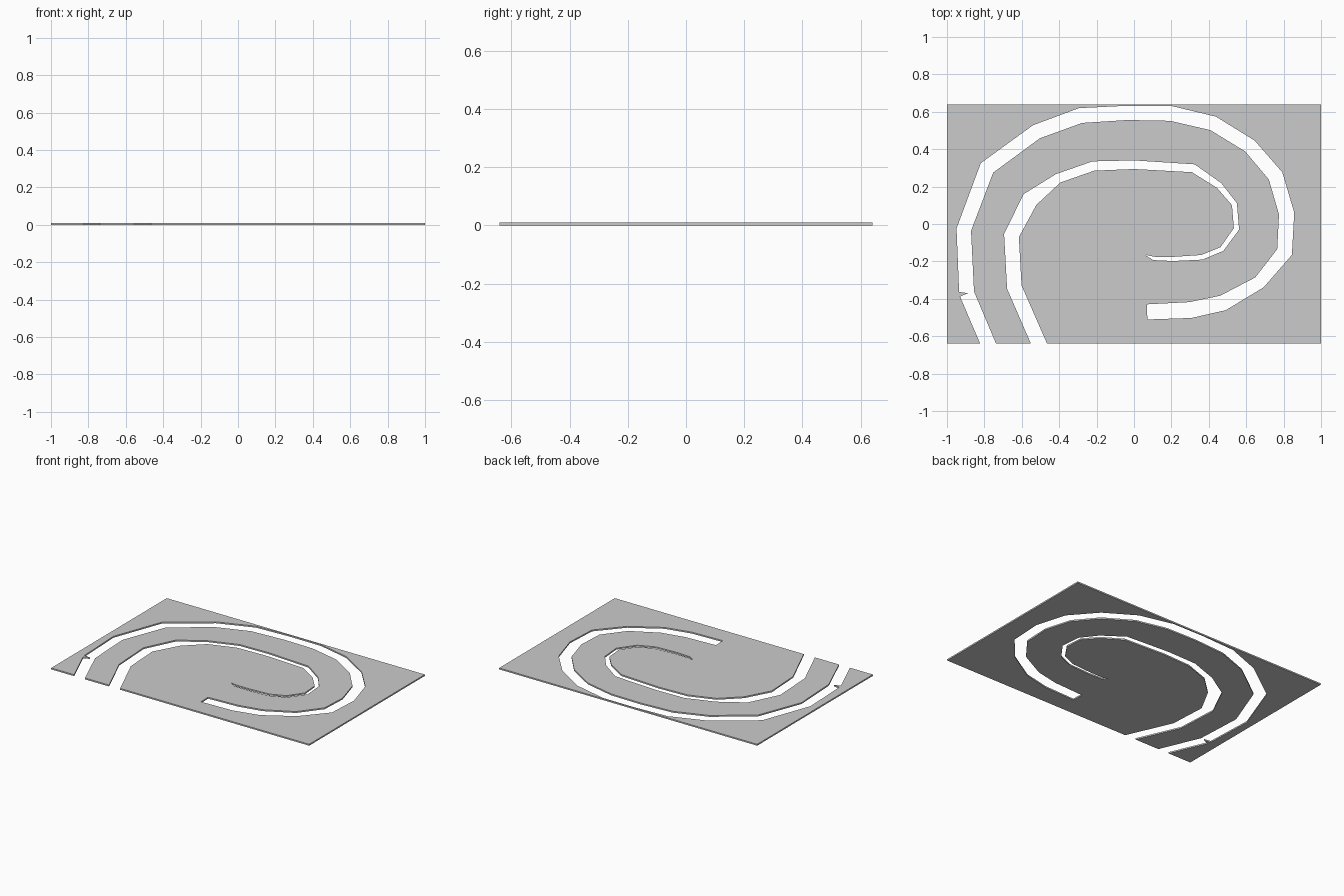
import bpy, bmesh
from mathutils import Vector

if "Cube" in bpy.data.objects:
    bpy.data.objects.remove(bpy.data.objects["Cube"])

HALF_X, HALF_Y, THICK = 1.0, 0.64, 0.01

# slot centrelines: x, y, width; both start at the front edge
outer_path = [(-.78, -.64, .078), (-.895, -.37, .08), (-.91, -.03, .077), (-.786, .30, .08),
              (-.522, .493, .078), (-.286, .58, .08), (-.037, .594, .076), (.198, .591, .079),
              (.423, .538, .077), (.62, .417, .076), (.757, .257, .08), (.816, .056, .081),
              (.805, -.15, .08), (.671, -.312, .068), (.476, -.422, .082), (.302, -.46, .085),
              (.07, -.47, .081)]
inner_path = [(-.508, -.64, .079), (-.64, -.337, .078), (-.655, -.062, .078), (-.556, .131, .087),
              (-.406, .244, .05), (-.217, .31, .05), (0, .317, .046), (.317, .298, .043),
              (.455, .206, .034), (.537, .106, .027), (.548, -.026, .027), (.47, -.134, .024),
              (.363, -.178, .025), (.207, -.187, .022), (.105, -.184, .018), (.066, -.168, .004)]


def rails(path):
    """Mitred left and right edges of a slot, cut level at the front edge."""
    pts = [Vector(p[:2]) for p in path]
    left, right = [], []
    for i, p in enumerate(pts):
        d0 = (p - pts[i - 1]).normalized() if i else (pts[1] - p).normalized()
        d1 = (pts[i + 1] - p).normalized() if i < len(pts) - 1 else d0
        n0, n1 = Vector((-d0.y, d0.x)), Vector((-d1.y, d1.x))
        m = (n0 + n1).normalized()
        off = m * (path[i][2] / 2 / m.dot(n0))
        if i == 0:
            off = Vector((-path[0][2] / 2 / abs(n0.x), 0))
        left.append(p + off)
        right.append(p - off)
    return left, right


# one continuous outline running round both slots
a_left, a_right = rails(outer_path)
b_left, b_right = rails(inner_path)
# small tooth on the left wall of the outer slot
a_left[1:2] = [Vector((-.93, -.388)), Vector((-.888, -.37)), Vector((-.935, -.363))]
outline = [Vector((-HALF_X, -HALF_Y))]
for left, right in ((a_left, a_right), (b_left, b_right)):
    outline += left + right[::-1]
outline += [Vector((HALF_X, -HALF_Y)), Vector((HALF_X, HALF_Y)), Vector((-HALF_X, HALF_Y))]

# plate
bm = bmesh.new()
face = bm.faces.new([bm.verts.new((p.x, p.y, 0)) for p in outline])
ext = bmesh.ops.extrude_face_region(bm, geom=[face], use_keep_orig=True)
for v in ext["geom"]:
    if isinstance(v, bmesh.types.BMVert):
        v.co.z = THICK
bmesh.ops.recalc_face_normals(bm, faces=bm.faces)
bmesh.ops.triangulate(bm, faces=[f for f in bm.faces if len(f.verts) > 4], ngon_method='EAR_CLIP')
mesh = bpy.data.meshes.new("slotted_plate")
bm.to_mesh(mesh)
bm.free()
bpy.context.collection.objects.link(bpy.data.objects.new("slotted_plate", mesh))
